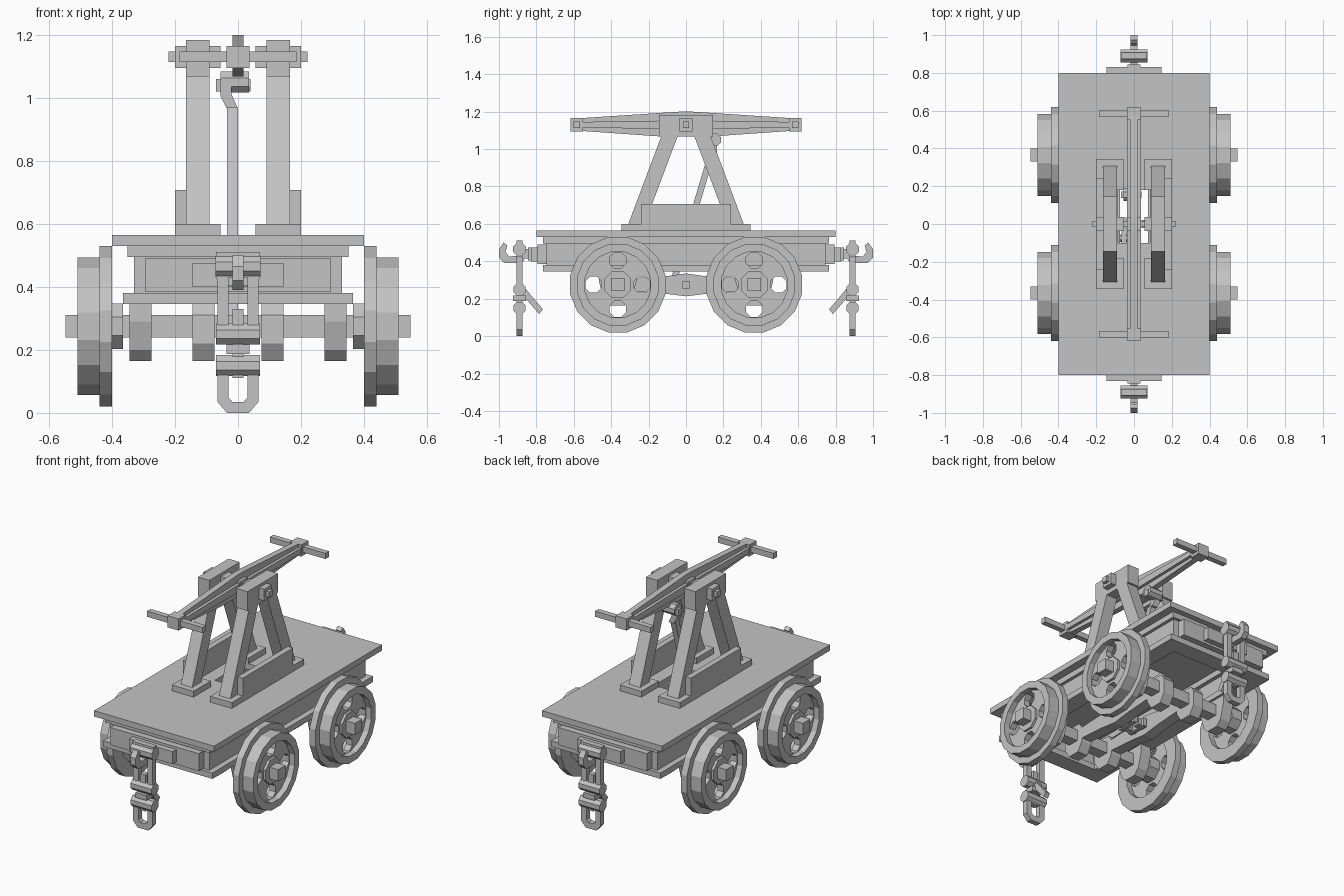
import bpy, bmesh, math
from mathutils import Vector

if "Cube" in bpy.data.objects:
    bpy.data.objects.remove(bpy.data.objects["Cube"])

grey = bpy.data.materials.new("plain grey")
grey.diffuse_color = (0.55, 0.55, 0.55, 1)
grey.use_nodes = True
grey.node_tree.nodes["Principled BSDF"].inputs["Base Color"].default_value = grey.diffuse_color


def plate(name, loops, axis, a, b, mirror=""):
    """Solid from flat outlines (outer first, then holes), from a to b along an axis."""
    cu = bpy.data.curves.new(name, 'CURVE')
    cu.dimensions, cu.fill_mode, cu.extrude = '2D', 'BOTH', (b - a) / 2
    for loop in loops:
        sp = cu.splines.new('POLY')
        sp.points.add(len(loop) - 1)
        for p, (u, v) in zip(sp.points, loop):
            p.co = (u, v, 0, 1)
        sp.use_cyclic_u = True
    tmp = bpy.data.objects.new(name, cu)
    bpy.context.collection.objects.link(tmp)
    dg = bpy.context.evaluated_depsgraph_get()
    me = bpy.data.meshes.new_from_object(tmp.evaluated_get(dg))
    bpy.data.objects.remove(tmp)
    mid = (a + b) / 2
    for vert in me.vertices:
        u, v, w = vert.co
        w += mid
        vert.co = Vector({'X': (w, u, v), 'Y': (u, w, v), 'Z': (u, v, w)}[axis])
    bm = bmesh.new()
    bm.from_mesh(me)
    bmesh.ops.remove_doubles(bm, verts=bm.verts, dist=1e-5)
    bmesh.ops.recalc_face_normals(bm, faces=bm.faces)
    for f in bm.faces:
        f.smooth = False
    bm.to_mesh(me)
    bm.free()
    me.materials.clear()
    me.materials.append(grey)
    ob = bpy.data.objects.new(name, me)
    bpy.context.collection.objects.link(ob)
    if mirror:
        m = ob.modifiers.new("mirror", 'MIRROR')
        m.use_axis = ('x' in mirror, 'y' in mirror, False)
        m.use_mirror_merge = False
    return ob


def rect(u0, u1, v0, v1):
    return [(u0, v0), (u1, v0), (u1, v1), (u0, v1)]


def poly(n, r, cu=0, cv=0):
    """Regular polygon lying on a flat side."""
    r /= math.cos(math.pi / n)
    return [(cu + r * math.cos((i + .5) * math.tau / n),
             cv + r * math.sin((i + .5) * math.tau / n)) for i in range(n)]


def sym(pts):
    """Close a half outline by reflecting it across u = 0."""
    return pts + [(-u, v) for u, v in reversed(pts)]


def box(name, x0, x1, y0, y1, z0, z1, mirror=""):
    return plate(name, [rect(x0, x1, y0, y1)], 'Z', z0, z1, mirror)


# Deck with a slot for the rod, and hollow I-section frame below
plate("deck", [rect(-.4, .4, -.8, .8), rect(-.085, .085, -.1, .18)], 'Z', .53, .565)
for name, x, y, t, z0, z1 in (("frame_top_flange", .35, .765, .08, .495, .53),
                              ("frame_web", .33, .745, .035, .38, .495),
                              ("frame_bottom_flange", .365, .765, .105, .345, .38)):
    plate(name, [rect(-x, x, -y, y), rect(t - x, x - t, t - y, y - t)], 'Z', z0, z1)
box("end_panel", -.295, .295, .74, .795, .385, .49, "y")
box("coupler_plate", -.145, .145, .79, .83, .4, .475, "y")

# Wheels
AY, AZ = .365, .275
hole = poly(16, .175, AY, AZ)
plate("wheel_flange", [poly(16, .255, AY, AZ), hole], 'X', .4, .44, "xy")
plate("wheel_tread", [poly(16, .218, AY, AZ), hole], 'X', .44, .51, "xy")
holes = [poly(8, .043, AY + .13 * dy, AZ + .13 * dz)
         for dy, dz in ((1, 0), (-1, 0), (0, 1), (0, -1))]
plate("wheel_disc", [poly(16, .177, AY, AZ)] + holes, 'X', .435, .475, "xy")
plate("wheel_hub", [poly(8, .072, AY, AZ)], 'X', .365, .49, "xy")
box("axle", -.548, .548, AY - .035, AY + .035, AZ - .035, AZ + .035, "y")

# Axle boxes and inner clamps with chamfered undersides
clamp = [(AY + u, v) for u, v in sym([(.1, .35), (.1, .29), (.075, .2), (.04, .165)])]
plate("axle_box", [clamp], 'X', .275, .345, "xy")
clamp = [(AY + u, v) for u, v in sym([(.05, .345), (.075, .31), (.075, .22), (.04, .165)])]
plate("axle_clamp", [clamp], 'X', .075, .145, "xy")

# Bars between the axles, carrying the crank
plate("crank_bar", [sym([(0, .335), (.12, .318), (.3, .31), (.3, .24),
                         (.12, .228), (0, .213)])[:-1][1:] + [(0, .335)]],
      'X', .075, .145, "x")
plate("crank_shaft", [poly(4, .02, 0, AZ)], 'X', .015, .165, "x")
plate("crank_web", [sym([(.035, .3), (.035, .25)])[:2] + [(-.1, .25), (-.1, .3)]],
      'X', .005, .03)
plate("crank_web_left", [rect(-.1, .035, .25, .3)], 'X', -.065, -.04)
plate("crank_shaft_inner", [poly(4, .02, 0, AZ)], 'X', -.08, -.04)
plate("crank_pin", [poly(8, .02, -.075, AZ)], 'X', -.075, .035)

# Connecting rod, its bent top and the bracket under the rocking beam
plate("connecting_rod", [[(-.095, .255), (-.06, .255), (.152, .97), (.117, .97)]],
      'X', -.035, 0)
plate("rod_bend", [[(-.035, .965), (0, .965), (-.02, 1.01), (-.02, 1.06),
                    (-.055, 1.06), (-.055, 1.005)]], 'Y', .123, .165)
plate("rod_clevis", [poly(8, .033, .155, 1.05)], 'X', -.055, .035)
box("rod_pin", -.07, .04, .138, .172, 1.02, 1.06)

# Supporting A-frames
box("frame_foot", .055, .2, .18, .345, .565, .6, "xy")
plate("frame_leg", [[(.128, 1.08), (.04, 1.08), (.225, .59), (.312, .59)]],
      'X', .09, .165, "xy")
plate("frame_plank", [rect(-.24, .24, .565, .707)], 'X', .165, .2, "x")
plate("frame_head", [sym([(.145, 1.183), (.145, 1.067)])], 'X', .09, .165, "x")
plate("pivot_block", [rect(-.036, .036, 1.095, 1.165)], 'X', .055, .2, "x")
plate("pivot_pin", [rect(-.017, .017, 1.113, 1.147)], 'X', -.22, .22)

# Rocking beam, side ribs, end sockets and hand bars
plate("rocking_beam", [sym([(.035, 1.2), (.6, 1.163), (.6, 1.1), (.13, 1.067)])],
      'X', -.018, .018)
plate("beam_rib", [sym([(.12, 1.152), (.57, 1.145), (.57, 1.115), (.12, 1.108)])],
      'X', -.036, .036)
box("beam_socket", -.037, .037, .55, .618, 1.095, 1.165, "y")
box("beam_middle", -.037, .037, -.036, .036, 1.095, 1.165)
box("hand_bar", -.185, .185, .568, .602, 1.113, 1.147, "y")

# Couplers: drawbar and hook
box("drawbar", -.035, .035, .82, .845, .405, .475, "y")
plate("coupling_hook", [[(.83, .465), (.875, .465), (.9, .43), (.945, .425), (.965, .45),
                         (.955, .485), (.975, .5), (1, .465), (1, .42), (.97, .39),
                         (.88, .39), (.86, .415), (.83, .415)]],
      'X', -.018, .018, "y")

# Hanging screw coupling
HY = .89
plate("hanger_link", [[(-.07, .51), (.07, .51), (.07, .43), (.065, .42), (.065, .235),
                       (-.065, .235), (-.065, .42), (-.07, .43)],
                      rect(-.03, .03, .265, .43)], 'Y', HY - .017, HY + .017, "y")
plate("hanger_pin", [poly(8, .034, HY, .465)], 'X', -.072, .072, "y")
plate("upper_nut", [poly(8, .033, HY, .25)], 'X', -.07, .07, "y")
plate("lower_nut", [poly(8, .033, HY, .15)], 'X', -.07, .07, "y")
box("coupling_screw", -.018, .018, HY - .017, HY + .017, .11, .33, "y")
box("screw_collar", -.037, .037, HY - .035, HY + .035, .187, .217, "y")
plate("screw_handle", [[(.888, .235), (.865, .262), (.765, .143), (.785, .118)]],
      'X', -.016, .016, "y")
plate("shackle", [sym([(.065, .16), (.065, .035), (.035, 0)]),
                  sym([(.03, .14), (.03, .048), (.018, .035)])],
      'Y', HY - .017, HY + .017, "y")
